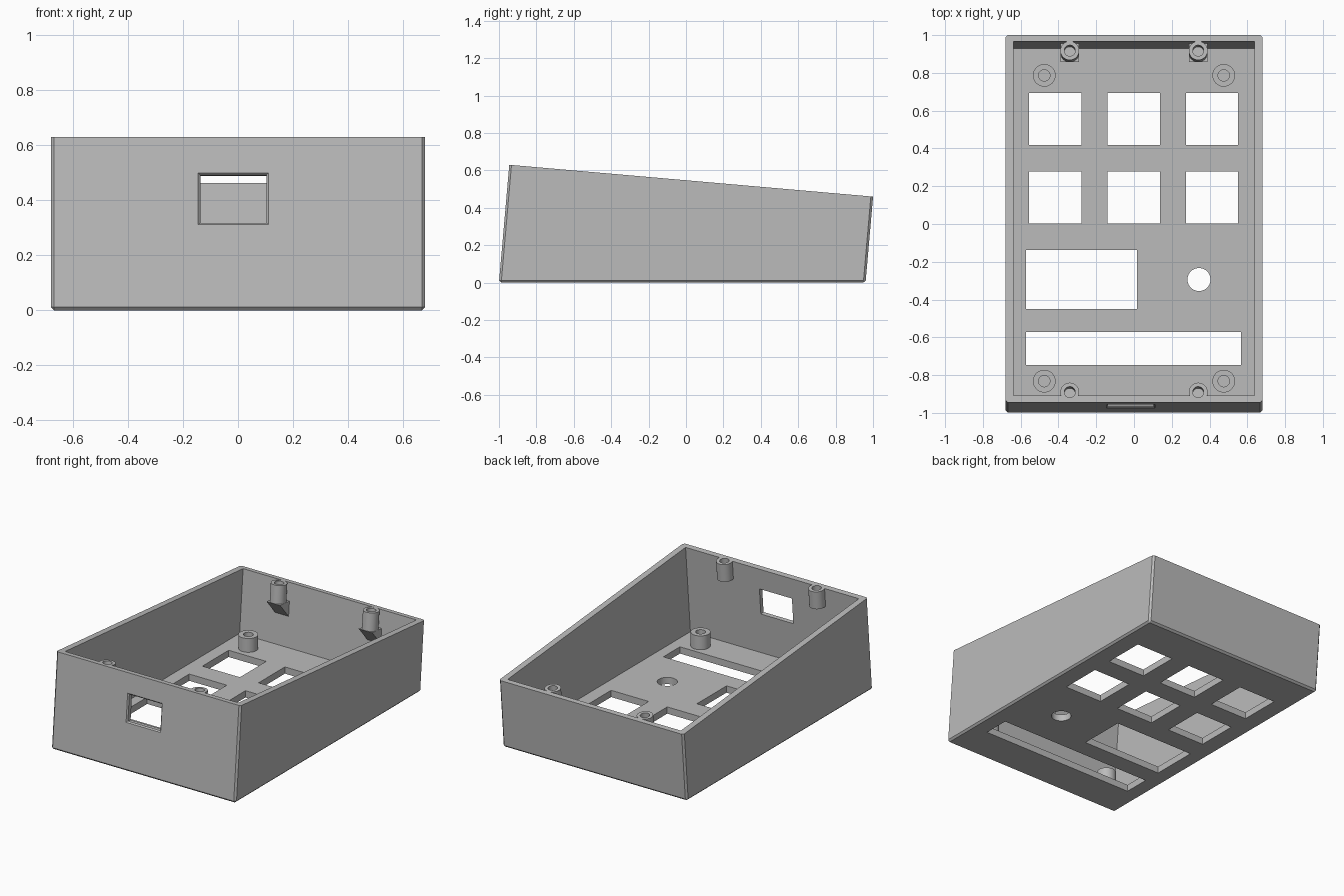
import bpy, bmesh, math
from mathutils import Matrix, Vector

if "Cube" in bpy.data.objects:
    bpy.data.objects.remove(bpy.data.objects["Cube"], do_unlink=True)

GREY = (0.5, 0.5, 0.5, 1)
plastic = bpy.data.materials.new("grey_plastic")
plastic.use_nodes = True
plastic.diffuse_color = GREY
plastic.node_tree.nodes["Principled BSDF"].inputs["Base Color"].default_value = GREY

LEAN = math.tan(math.radians(5))
TILT = Matrix.Rotation(math.radians(-5), 4, "X")
HALF_W, FRONT, BACK, RIM, FLOOR = 0.68, -1.0, 0.96, 0.63, 0.045
RIM_FRONT = FRONT + RIM * LEAN


def rim_z(y):
    return RIM - (y - RIM_FRONT) * LEAN


def make(name, bm):
    bmesh.ops.recalc_face_normals(bm, faces=bm.faces)
    mesh = bpy.data.meshes.new(name)
    bm.to_mesh(mesh)
    bm.free()
    mesh.materials.append(plastic)
    obj = bpy.data.objects.new(name, mesh)
    bpy.context.collection.objects.link(obj)
    return obj


def prism(profile, half_width):
    """Side profile in (y, z), extruded across x."""
    bm = bmesh.new()
    face = bm.faces.new([bm.verts.new((-half_width, y, z)) for y, z in profile])
    new = bmesh.ops.extrude_face_region(bm, geom=[face])["geom"]
    verts = [v for v in new if isinstance(v, bmesh.types.BMVert)]
    bmesh.ops.translate(bm, verts=verts, vec=(2 * half_width, 0, 0))
    return bm


def box(x0, x1, y0, y1, z0, z1):
    bm = prism([(y0, z0), (y1, z0), (y1, z1), (y0, z1)], (x1 - x0) / 2)
    bmesh.ops.translate(bm, verts=bm.verts, vec=((x0 + x1) / 2, 0, 0))
    return bm


def cylinder(radius, z0, z1):
    bm = bmesh.new()
    bmesh.ops.create_cone(bm, cap_ends=True, segments=40, radius1=radius, radius2=radius,
                          depth=z1 - z0, matrix=Matrix.Translation((0, 0, (z0 + z1) / 2)))
    return bm


def placed(bm, matrix):
    bm.transform(matrix)
    return bm


def cut(obj, bm):
    cutter = make("cutter", bm)
    cutter.hide_render = True
    mod = obj.modifiers.new("cut", "BOOLEAN")
    mod.operation, mod.solver, mod.object = "DIFFERENCE", "EXACT", cutter
    bpy.context.view_layer.objects.active = obj
    bpy.ops.object.modifier_apply(modifier=mod.name)
    bpy.data.objects.remove(cutter, do_unlink=True)


# Leaning outer body with chamfered corners and underside
back_top = (rim_z(BACK) + 0) / (1 + LEAN * LEAN)
bm = prism([(FRONT, 0), (BACK, 0), (BACK + back_top * LEAN, back_top), (RIM_FRONT, RIM)], HALF_W)
edges = []
for e in bm.edges:
    a, b = e.verts
    upright = abs(a.co.z - b.co.z) > 0.3
    if upright or max(a.co.z, b.co.z) < 0.01:
        edges.append(e)
bmesh.ops.bevel(bm, geom=edges, offset=0.012, segments=1, affect="EDGES")
shell = make("enclosure_shell", bm)

# Cavity
TOP = 0.9
inner_front, inner_back = FRONT + 0.037, BACK - 0.034
cut(shell, prism([(inner_front + FLOOR * LEAN, FLOOR), (inner_back + FLOOR * LEAN, FLOOR),
                  (inner_back + TOP * LEAN, TOP), (inner_front + TOP * LEAN, TOP)], HALF_W - 0.041))

# Key, display and slot openings in the floor
openings = [(x, x + 0.277, y, y + 0.277) for x in (-0.555, -0.14, 0.274) for y in (0.002, 0.417)]
openings += [(-0.573, 0.016, -0.45, -0.138), (-0.573, 0.567, -0.746, -0.571)]
for x0, x1, y0, y1 in openings:
    cut(shell, box(x0, x1, y0, y1, -0.1, 0.1))
cut(shell, placed(cylinder(0.061, -0.1, 0.1), Matrix.Translation((0.344, -0.294, 0))))

# Front port with a flared lip
port = Matrix.Translation((-0.017, FRONT + 0.405 * LEAN, 0.405)) @ TILT
cut(shell, placed(box(-0.12, 0.12, -0.1, 0.1, -0.087, 0.087), port))
lip = box(-0.12, 0.12, -0.01, 0.008, -0.087, 0.087)
for v in lip.verts:
    if v.co.y < 0:
        v.co += Vector((math.copysign(0.017, v.co.x), 0, math.copysign(0.017, v.co.z)))
cut(shell, placed(lip, port))

# Lid screw posts hanging at the rim, the back pair on wedge brackets
parts = [shell]
for y, end in ((-0.89, "front"), (0.918, "back")):
    for x, side in ((-0.34, "right"), (0.34, "left")):
        place = Matrix.Translation((x, y, rim_z(y))) @ TILT
        post = make(f"lid_post_{end}_{side}", placed(cylinder(0.05, -0.12, 0), place))
        for target in (post, shell):
            cut(target, placed(cylinder(0.029, -0.1, 0.05), place))
        parts.append(post)
        if end == "back":
            wedge = prism([(-0.05, -0.12), (0.06, -0.12), (0.06, -0.23)], 0.05)
            parts.append(make(f"post_bracket_{side}", placed(wedge, place)))

# Board standoffs on the floor
for y, end in ((-0.832, "front"), (0.787, "back")):
    for x, side in ((-0.475, "right"), (0.475, "left")):
        place = Matrix.Translation((x, y, 0))
        standoff = make(f"standoff_{end}_{side}", placed(cylinder(0.06, FLOOR - 0.01, 0.137), place))
        cut(standoff, placed(cylinder(0.03, FLOOR, 0.2), place))
        parts.append(standoff)

# Smooth round walls, keep hard edges
bpy.ops.object.select_all(action="DESELECT")
for obj in parts:
    obj.select_set(True)
bpy.context.view_layer.objects.active = shell
bpy.ops.object.shade_smooth_by_angle()
